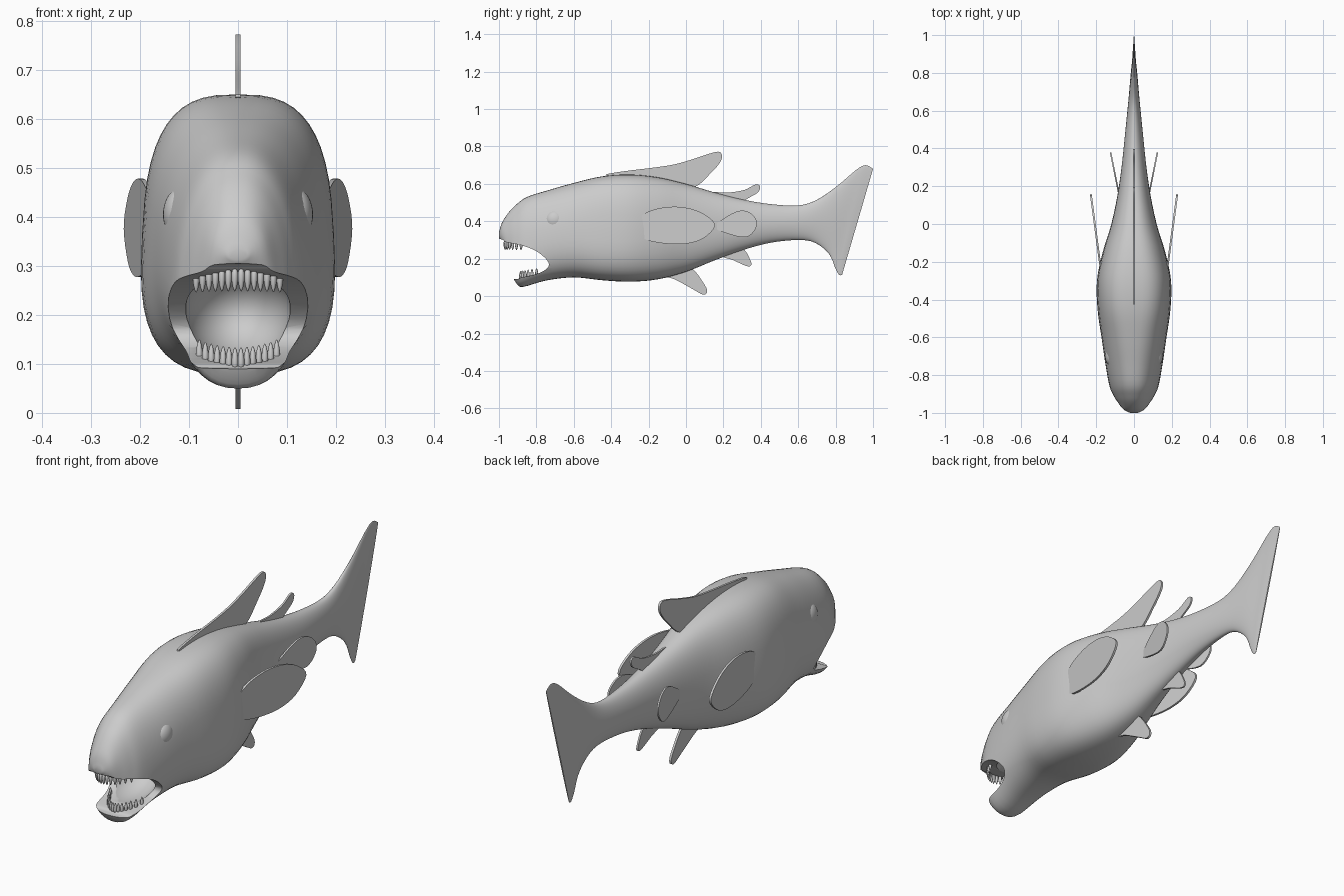
import bpy, bmesh, math
from mathutils import Vector

if "Cube" in bpy.data.objects:
    bpy.data.objects.remove(bpy.data.objects["Cube"])


def spline(pts, steps, closed=False):
    """Catmull-Rom through points of any dimension."""
    n, out = len(pts), []
    for i in range(n if closed else n - 1):
        idx = [(i + j) % n if closed else min(max(i + j, 0), n - 1) for j in (-1, 0, 1, 2)]
        a, b, c, d = (pts[j] for j in idx)
        for s in range(steps):
            t = s / steps
            out.append([0.5 * (2 * q + (r - p) * t + (2 * p - 5 * q + 4 * r - u) * t * t
                               + (3 * q - p - 3 * r + u) * t ** 3) for p, q, r, u in zip(a, b, c, d)])
    return out if closed else out + [list(pts[-1])]


def make(name, bm, angle=40):
    bmesh.ops.recalc_face_normals(bm, faces=bm.faces)
    me = bpy.data.meshes.new(name)
    bm.to_mesh(me)
    bm.free()
    ob = bpy.data.objects.new(name, me)
    bpy.context.collection.objects.link(ob)
    bpy.ops.object.select_all(action='DESELECT')
    ob.select_set(True)
    bpy.context.view_layer.objects.active = ob
    bpy.ops.object.shade_smooth_by_angle(angle=math.radians(angle))
    return ob


def plate(name, profile, half, offset=lambda y: 0.0, steps=4):
    """Flat part from a closed (y, z) outline, centred on x = offset(y)."""
    bm = bmesh.new()
    pts = spline(profile, steps, True)
    sides = [[bm.verts.new((offset(y) + s * half, y, z)) for y, z in pts] for s in (-1, 1)]
    for side in sides:
        bm.faces.new(side)
    for i in range(len(pts)):
        j = (i + 1) % len(pts)
        bm.faces.new((sides[0][i], sides[0][j], sides[1][j], sides[1][i]))
    return make(name, bm)


def ellipsoid(name, centre, radii):
    bm = bmesh.new()
    bmesh.ops.create_uvsphere(bm, u_segments=32, v_segments=20, radius=1)
    for v in bm.verts:
        v.co = Vector(centre) + Vector(a * b for a, b in zip(v.co, radii))
    return make(name, bm)


# Body and tail: rings of top y, top z, bottom y, bottom z, half width, squareness
rings = [
    (-1.0, .338, -1.0, .312, .02, 2), (-.985, .39, -.98, .27, .055, 2.2),
    (-.95, .445, -.94, .14, .085, 2.3), (-.91, .487, -.907, .068, .108, 2.3),
    (-.85, .53, -.87, .05, .128, 2.3), (-.73, .568, -.75, .083, .15, 2.3),
    (-.6, .605, -.6, .10, .17, 2.5), (-.45, .64, -.45, .085, .19, 2.9),
    (-.3, .65, -.3, .077, .194, 2.9), (-.15, .635, -.15, .09, .165, 2.7),
    (0, .60, 0, .13, .12, 2.5), (.15, .555, .15, .19, .088, 2.3),
    (.3, .517, .3, .245, .066, 2.1), (.45, .492, .45, .285, .05, 2),
    (.6, .485, .6, .30, .035, 2), (.7, .515, .69, .285, .026, 2),
    (.81, .59, .765, .225, .018, 2), (.91, .675, .80, .145, .01, 2),
    (.96, .70, .82, .113, .007, 2), (1.0, .68, .835, .115, .003, 2)]
SEG = 48
bm = bmesh.new()
loops = []
for ty, tz, by, bz, w, n in spline(rings, 4):
    taper = 0.14 if ty < -.5 else max(0, 0.14 * (0.2 - ty) / 0.7) if ty < .2 else 0
    loop = []
    for i in range(SEG):
        a = 2 * math.pi * i / SEG
        c, s = math.cos(a), math.sin(a)
        x = w * math.copysign(abs(c) ** (2 / n), c)
        t = math.copysign(abs(s) ** (2 / n), s)
        u = (t + 1) / 2
        loop.append(bm.verts.new((x * (1 - taper * t * 0.7), by + (ty - by) * u, bz + (tz - bz) * u)))
    loops.append(loop)
for p, q in zip(loops, loops[1:]):
    for i in range(SEG):
        j = (i + 1) % SEG
        bm.faces.new((p[i], p[j], q[j], q[i]))
bm.faces.new(loops[0])
bm.faces.new(loops[-1])
body = make("body", bm, 50)

# Open mouth: side wedge plus rounded inner cavity
jaw_line = [(-1.15, .31), (-1.0, .306), (-.96, .288), (-.88, .272), (-.805, .243), (-.75, .20),
            (-.733, .165), (-.76, .135), (-.82, .112), (-.88, .1), (-.92, .09), (-1.15, .085)]
cutters = [plate("mouth_wedge", jaw_line, .4), ellipsoid("mouth_cavity", (0, -.78, .205), (.108, .17, .10))]
for cutter in cutters:
    cutter.hide_render = True
    mod = body.modifiers.new("cut", 'BOOLEAN')
    mod.operation, mod.solver, mod.object = 'DIFFERENCE', 'EXACT', cutter
    bpy.ops.object.select_all(action='DESELECT')
    bpy.context.view_layer.objects.active = body
    body.select_set(True)
    bpy.ops.object.modifier_apply(modifier=mod.name)
    bpy.data.objects.remove(cutter)
bpy.ops.object.shade_smooth_by_angle(angle=math.radians(45))

# Median fins
plate("front_dorsal_fin", [(-.43, .645), (-.35, .665), (-.1, .697), (.02, .727), (.14, .766), (.185, .768),
                           (.188, .725), (.13, .655), (.04, .58), (-.1, .58), (-.3, .62)], .005)
plate("rear_dorsal_fin", [(.14, .553), (.22, .553), (.31, .567), (.37, .596), (.395, .588), (.385, .555),
                          (.33, .522), (.28, .49), (.2, .5)], .004)
plate("front_belly_fin", [(-.12, .11), (-.06, .09), (.04, .035), (.09, .008), (.112, .02), (.1, .06),
                          (.03, .15), (-.05, .16)], .005)
plate("rear_belly_fin", [(.18, .22), (.25, .193), (.32, .162), (.347, .163), (.345, .19), (.31, .25),
                         (.25, .27)], .004)

# Paired fins and eyes
pectoral = [(-.28, .37), (-.25, .33), (-.2, .297), (-.1, .28), (0, .28), (.09, .307), (.155, .375),
            (.11, .43), (.03, .466), (-.07, .478), (-.18, .46), (-.26, .415)]
pelvic = [(.15, .37), (.22, .335), (.32, .315), (.372, .36), (.375, .41), (.335, .45), (.28, .455), (.21, .42)]
for side, s in (("left", -1), ("right", 1)):
    plate(side + "_pectoral_fin", pectoral, .005, lambda y: s * (.181 + (y + .2) * .133))
    plate(side + "_pelvic_fin", pelvic, .004, lambda y: s * (.078 + (y - .15) * .2))
    ellipsoid(side + "_eye", (s * .115, -.70, .405), (.038, .055, .055))


# Teeth: rows of slim rounded pegs following the jaws
def teeth(name, half_width, y0, z0, rise, up, count=14):
    bm = bmesh.new()
    for i in range(count):
        f = -1 + 2 * (i + .5) / count
        new = bmesh.ops.create_uvsphere(bm, u_segments=8, v_segments=8, radius=1)['verts']
        for v in new:
            narrow = 1 - .35 * v.co.z * up
            v.co = Vector((f * half_width + v.co.x * .0068 * narrow,
                           y0 + .1 * f * f + v.co.y * .008 * narrow,
                           z0 + rise * f * f + v.co.z * .024))
    return make(name, bm, 60)


teeth("upper_teeth", .092, -.968, .272, -.003, -1)
teeth("lower_teeth", .085, -.885, .11, .018, 1)
